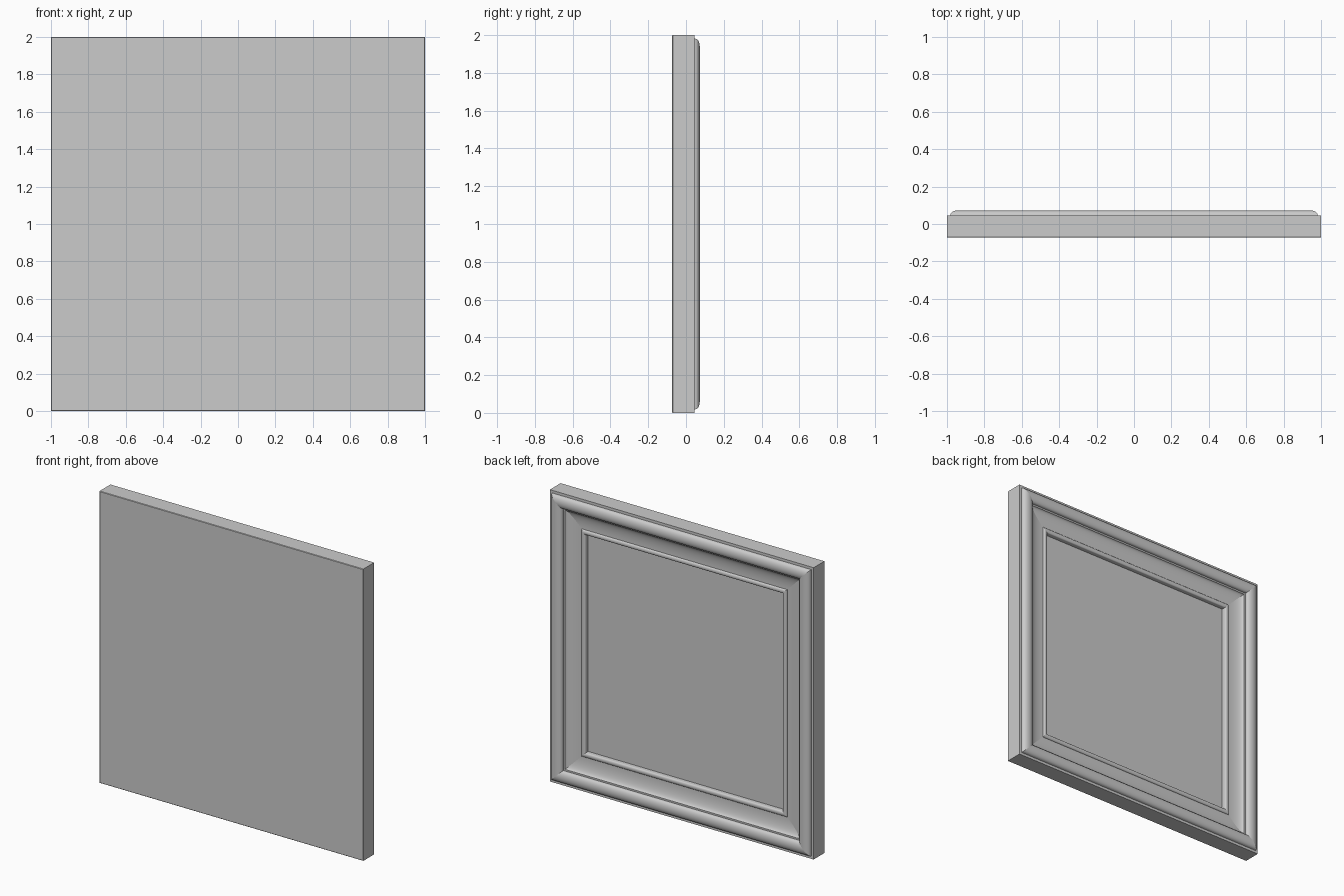
import bpy, bmesh
from math import sin, cos, pi

if "Cube" in bpy.data.objects:
    bpy.data.objects.remove(bpy.data.objects["Cube"])


def arc(cx, cy, rx, ry, a0, a1, n):
    """Points on an elliptical arc, angles in degrees."""
    pts = []
    for i in range(n + 1):
        a = (a0 + (a1 - a0) * i / n) * pi / 180
        pts.append((cx + rx * cos(a), cy + ry * sin(a)))
    return pts


# Moulding section: (distance inward from outer edge, depth y), back to panel
profile = [(0.003, -0.073), (0.0, -0.070), (0.0, 0.046), (0.018, 0.046)]
profile += arc(0.060, 0.049, 0.041, 0.024, 180, 0, 16)      # outer bead
profile += [(0.101, 0.043), (0.110, 0.043)]                 # fillet
profile += arc(0.212, 0.043, 0.100, 0.027, 180, 270, 12)    # cove
profile += [(0.220, 0.016)]                                 # cove foot
profile += arc(0.237, 0.016, 0.016, 0.010, 180, 0, 10)      # inner rim
profile += [(0.253, -0.008)]                                # wall down to panel

# Sweep the section round a mitred square
bm = bmesh.new()
rings = []
for w, y in profile:
    h = 1.0 - w
    rings.append([bm.verts.new((sx * h, y, 1.0 + sz * h))
                  for sx, sz in ((-1, -1), (1, -1), (1, 1), (-1, 1))])

for a, b in zip(rings, rings[1:]):
    for i in range(4):
        j = (i + 1) % 4
        bm.faces.new((a[i], a[j], b[j], b[i]))
    for i in range(4):
        bm.edges.get((a[i], b[i])).smooth = False           # crisp mitres

# Flat back and recessed centre panel
bm.faces.new(rings[0])
bm.faces.new(rings[-1])
bmesh.ops.recalc_face_normals(bm, faces=bm.faces)

mesh = bpy.data.meshes.new("panelled_frame")
bm.to_mesh(mesh)
bm.free()
frame = bpy.data.objects.new("panelled_frame", mesh)
bpy.context.collection.objects.link(frame)

# Smooth mouldings, sharp arrises and mitres
bpy.context.view_layer.objects.active = frame
frame.select_set(True)
bpy.ops.object.shade_smooth_by_angle(angle=0.55, keep_sharp_edges=True)
